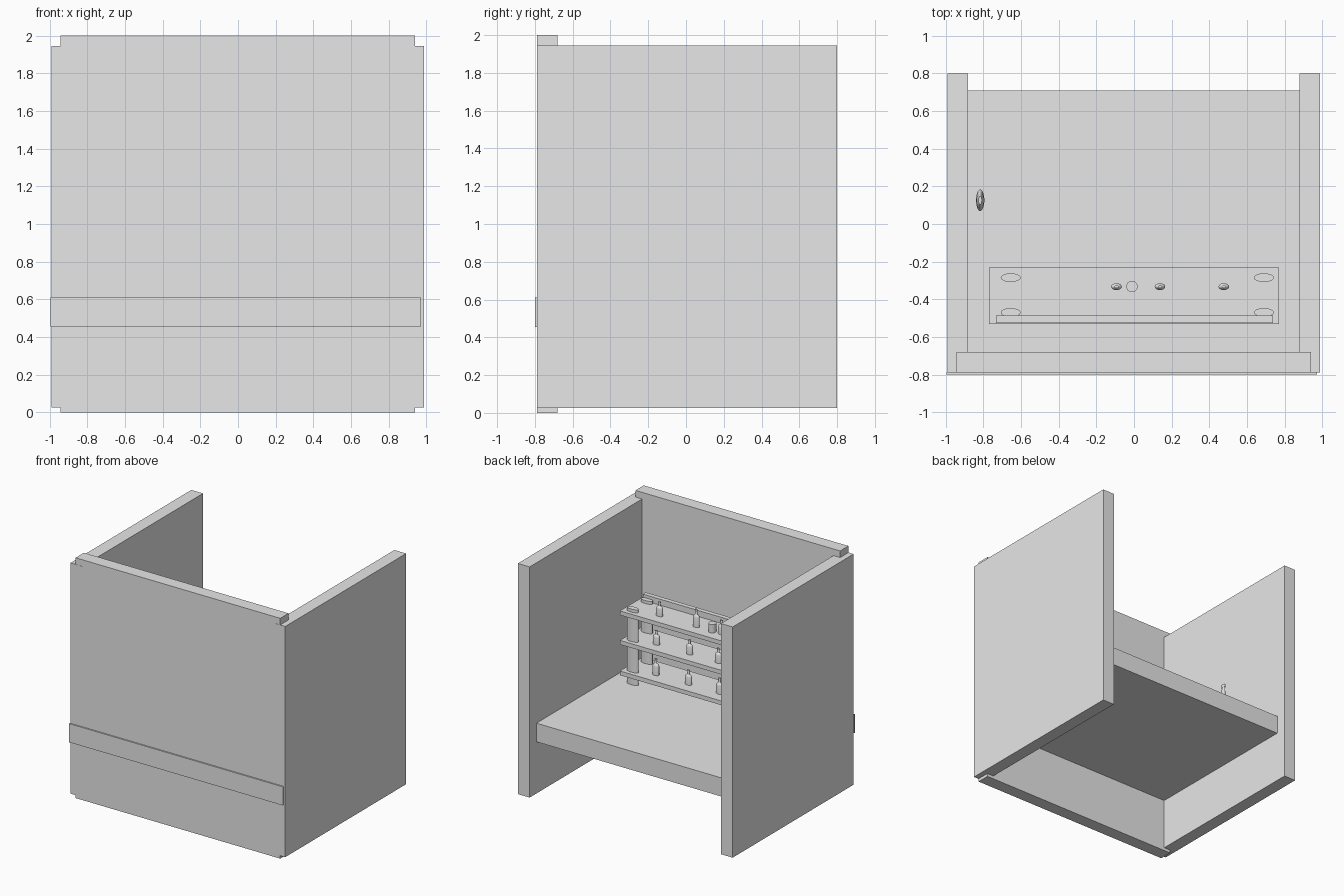
import bpy, bmesh
from mathutils import Vector

cube = bpy.data.objects.get("Cube")
if cube:
    bpy.data.objects.remove(cube, do_unlink=True)

grey = bpy.data.materials.new("plain grey")
grey.use_nodes = True
grey.diffuse_color = (0.8, 0.8, 0.8, 1)
grey.node_tree.nodes["Principled BSDF"].inputs["Base Color"].default_value = (0.8, 0.8, 0.8, 1)


def add_object(name, bm):
    mesh = bpy.data.meshes.new(name)
    bmesh.ops.recalc_face_normals(bm, faces=bm.faces)
    bm.to_mesh(mesh)
    bm.free()
    mesh.materials.append(grey)
    obj = bpy.data.objects.new(name, mesh)
    bpy.context.collection.objects.link(obj)
    return obj


def box(name, low, high):
    low, high = Vector(low), Vector(high)
    bm = bmesh.new()
    bmesh.ops.create_cube(bm, size=1)
    bmesh.ops.scale(bm, vec=high - low, verts=bm.verts)
    bmesh.ops.translate(bm, vec=(low + high) / 2, verts=bm.verts)
    return add_object(name, bm)


def turned(name, profile, base, size):
    """Spin a (radius, height) profile and scale it to radii and height."""
    bm = bmesh.new()
    points = [(0, profile[0][1])] + profile + [(0, profile[-1][1])]
    verts = [bm.verts.new((r, 0, z)) for r, z in points]
    edges = [bm.edges.new(pair) for pair in zip(verts, verts[1:])]
    bmesh.ops.spin(bm, geom=verts + edges, cent=(0, 0, 0), axis=(0, 0, 1),
                   angle=6.283185307, steps=32)
    bmesh.ops.remove_doubles(bm, verts=bm.verts, dist=0.0001)
    bmesh.ops.scale(bm, vec=size, verts=bm.verts)
    bmesh.ops.translate(bm, vec=base, verts=bm.verts)
    obj = add_object(name, bm)
    bpy.ops.object.select_all(action='DESELECT')
    obj.select_set(True)
    bpy.context.view_layer.objects.active = obj
    bpy.ops.object.shade_smooth_by_angle()
    return obj


CYLINDER = [(1, 0), (1, 1)]
BOTTLE = [(1, 0), (1, 0.55), (0.85, 0.63), (0.4, 0.72), (0.33, 0.95), (0.4, 0.95), (0.4, 1)]
FLOOR = 0.61

# Counter shell
box("right_panel", (-0.99, -0.79, 0.025), (-0.882, 0.8, 1.945))
box("left_panel", (0.88, -0.79, 0.025), (0.988, 0.8, 1.945))
box("front_panel", (-0.943, -0.789, 0), (0.941, -0.68, 2))
box("front_trim", (-0.995, -0.8, 0.455), (0.973, -0.788, FLOOR))
box("counter_floor", (-0.882, -0.68, 0.455), (0.88, 0.71, FLOOR))

# Rack with three boards on oval legs
levels = [0.715, 0.97, 1.215]
for top in levels:
    box("rack_board", (-0.77, -0.53, top - 0.035), (0.77, -0.23, top))
box("rack_rail", (-0.733, -0.525, levels[-1]), (0.738, -0.487, 1.265))
for x in (-0.655, 0.69):
    for y in (-0.285, -0.47):
        turned("rack_leg", CYLINDER, (x, y, FLOOR), (0.053, 0.023, 1.24 - FLOOR))

# Bottles on the boards, as (x, height)
rows = [[(0.51, 0.135), (0.21, 0.12), (-0.075, 0.13)],
        [(0.505, 0.115), (0.2, 0.12), (-0.065, 0.12)],
        [(0.477, 0.115), (0.138, 0.145), (-0.093, 0.115)]]
for top, row in zip(levels, rows):
    for x, height in row:
        turned("bottle", BOTTLE, (x, -0.333, top), (0.028, 0.018, height))

# Cup on the top board and the tall bottle on the floor
turned("cup", CYLINDER, (-0.011, -0.332, levels[-1]), (0.03, 0.03, 0.07))
turned("tall_bottle", BOTTLE, (-0.817, 0.126, FLOOR), (0.022, 0.057, 0.52))
